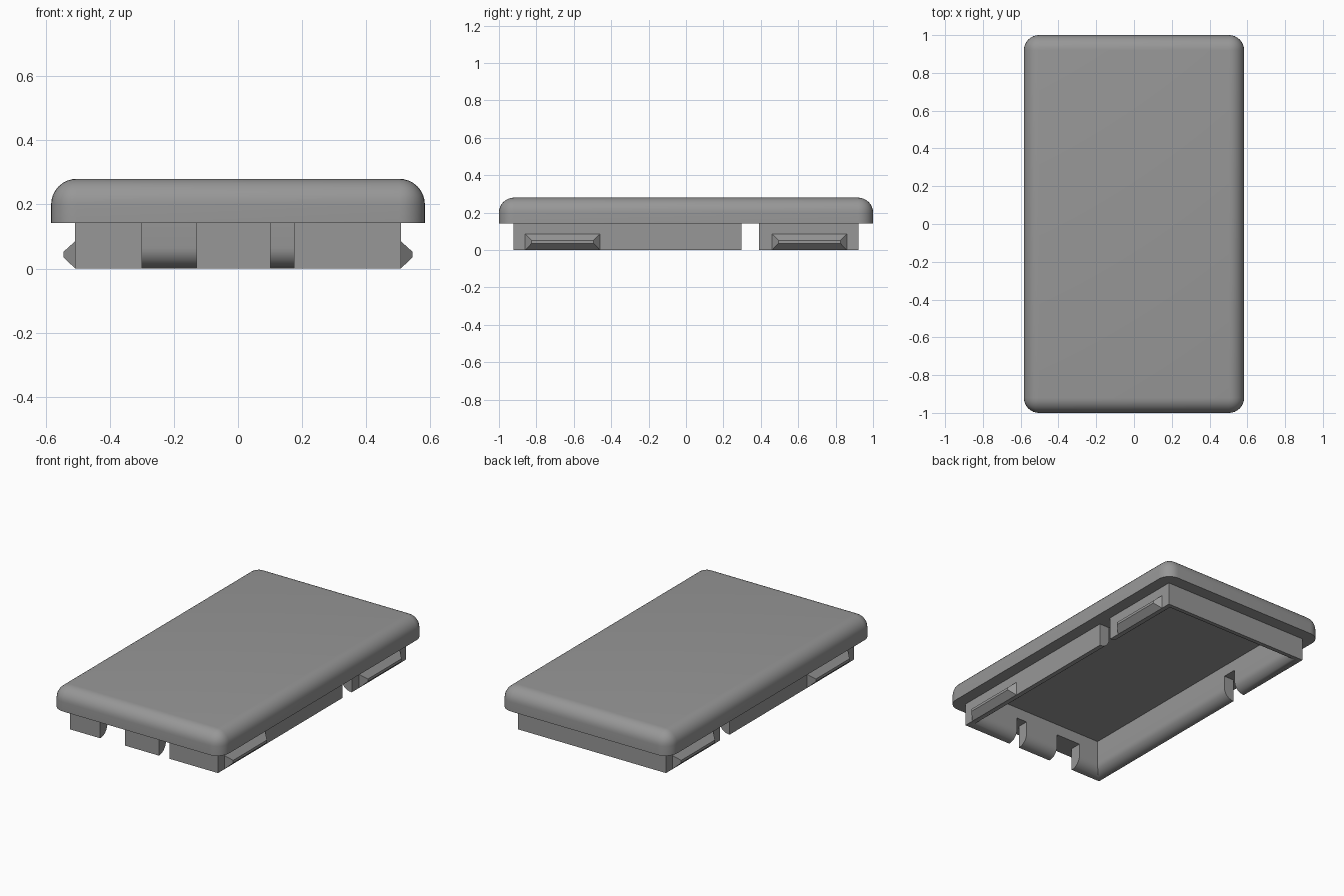
import bpy, bmesh, math

if "Cube" in bpy.data.objects:
    bpy.data.objects.remove(bpy.data.objects["Cube"])

grey = bpy.data.materials.new("mid_grey")
grey.diffuse_color = (0.31, 0.31, 0.31, 1)
grey.use_nodes = True
grey.node_tree.nodes["Principled BSDF"].inputs["Base Color"].default_value = grey.diffuse_color

RIM_Z, TOP_Z, CEIL_Z = 0.142, 0.28, 0.21    # flange underside, top, cavity ceiling
SX, SY, WALL, ROUND = 0.508, 0.922, 0.07, 0.065


def make(name, bm):
    bmesh.ops.recalc_face_normals(bm, faces=bm.faces)
    me = bpy.data.meshes.new(name)
    bm.to_mesh(me)
    bm.free()
    ob = bpy.data.objects.new(name, me)
    bpy.context.collection.objects.link(ob)
    me.materials.append(grey)
    return ob


def loft(name, rings):
    """Stack of rectangles (x0, x1, y0, y1, z) joined into a closed solid."""
    bm = bmesh.new()
    loops = [[bm.verts.new((x, y, z)) for x, y in
              ((x0, y0), (x1, y0), (x1, y1), (x0, y1))]
             for x0, x1, y0, y1, z in rings]
    for a, b in zip(loops, loops[1:]):
        for i in range(4):
            j = (i + 1) % 4
            bm.faces.new((a[i], a[j], b[j], b[i]))
    bm.faces.new(loops[0])
    bm.faces.new(loops[-1])
    return make(name, bm)


def box(name, x0, x1, y0, y1, z0, z1):
    return loft(name, [(x0, x1, y0, y1, z0), (x0, x1, y0, y1, z1)])


def select(ob):
    bpy.ops.object.select_all(action='DESELECT')
    ob.select_set(True)
    bpy.context.view_layer.objects.active = ob


def cut(ob, cutter):
    cutter.hide_render = True
    select(ob)
    mod = ob.modifiers.new("cut", 'BOOLEAN')
    mod.operation, mod.solver, mod.object = 'DIFFERENCE', 'EXACT', cutter
    bpy.ops.object.modifier_apply(modifier=mod.name)


def smooth(ob):
    select(ob)
    bpy.ops.object.shade_smooth_by_angle(angle=math.radians(30))


# Cover: box with rounded upright corners and rounded top rim
cover = box("cover", -0.583, 0.583, -1, 1, RIM_Z, TOP_Z)
bm = bmesh.new()
bm.from_mesh(cover.data)
edges = [e for e in bm.edges if any(v.co.z > 0.2 for v in e.verts)]
bmesh.ops.bevel(bm, geom=edges, offset=0.08, segments=8, profile=0.5,
                affect='EDGES', clamp_overlap=True)
bm.to_mesh(cover.data)
bm.free()

# Skirt: wall below the cover
skirt = box("skirt", -SX, SX, -SY, SY, 0, RIM_Z)

# Cavity cutter, flaring at the bottom to round the inner wall edge
ix, iy = SX - WALL, SY - WALL
profile = [(ROUND, -0.05)]
for i in range(9):
    a = math.pi / 2 * i / 8
    profile.append((ROUND * (1 - math.sin(a)), ROUND * (1 - math.cos(a))))
profile.append((0, CEIL_Z))
cavity = loft("cavity_cutter",
              [(-ix - d, ix + d, -iy - d, iy + d, z) for d, z in profile])
cut(cover, cavity)
cut(skirt, cavity)

# Gaps: two in the front wall, one through both long walls
gaps = [box("front_gap_cutter", x0, x1, -1.1, -0.7, -0.1, 0.2)
        for x0, x1 in ((-0.30, -0.13), (0.102, 0.175))]
gaps.append(box("side_gap_cutter", -0.8, 0.8, 0.297, 0.39, -0.1, 0.2))
for g in gaps:
    cut(skirt, g)

for helper in [cavity] + gaps:
    bpy.data.objects.remove(helper)
smooth(cover)
smooth(skirt)

# Snap clips: tapered wedges on the long walls
for sx, side in ((1, "right"), (-1, "left")):
    for sy, end in ((1, "back"), (-1, "front")):
        bm = bmesh.new()
        rings = []
        for x, y0, y1, z0, z1 in ((SX - 0.01, 0.46, 0.86, 0.0, 0.085),
                                  (SX, 0.46, 0.86, 0.0, 0.085),
                                  (SX + 0.037, 0.495, 0.825, 0.036, 0.052)):
            rings.append([bm.verts.new((sx * x, sy * y, z)) for y, z in
                          ((y0, z0), (y1, z0), (y1, z1), (y0, z1))])
        for a, b in zip(rings, rings[1:]):
            for i in range(4):
                j = (i + 1) % 4
                bm.faces.new((a[i], a[j], b[j], b[i]))
        bm.faces.new(rings[0])
        bm.faces.new(rings[-1])
        make(f"{end}_{side}_clip", bm)
